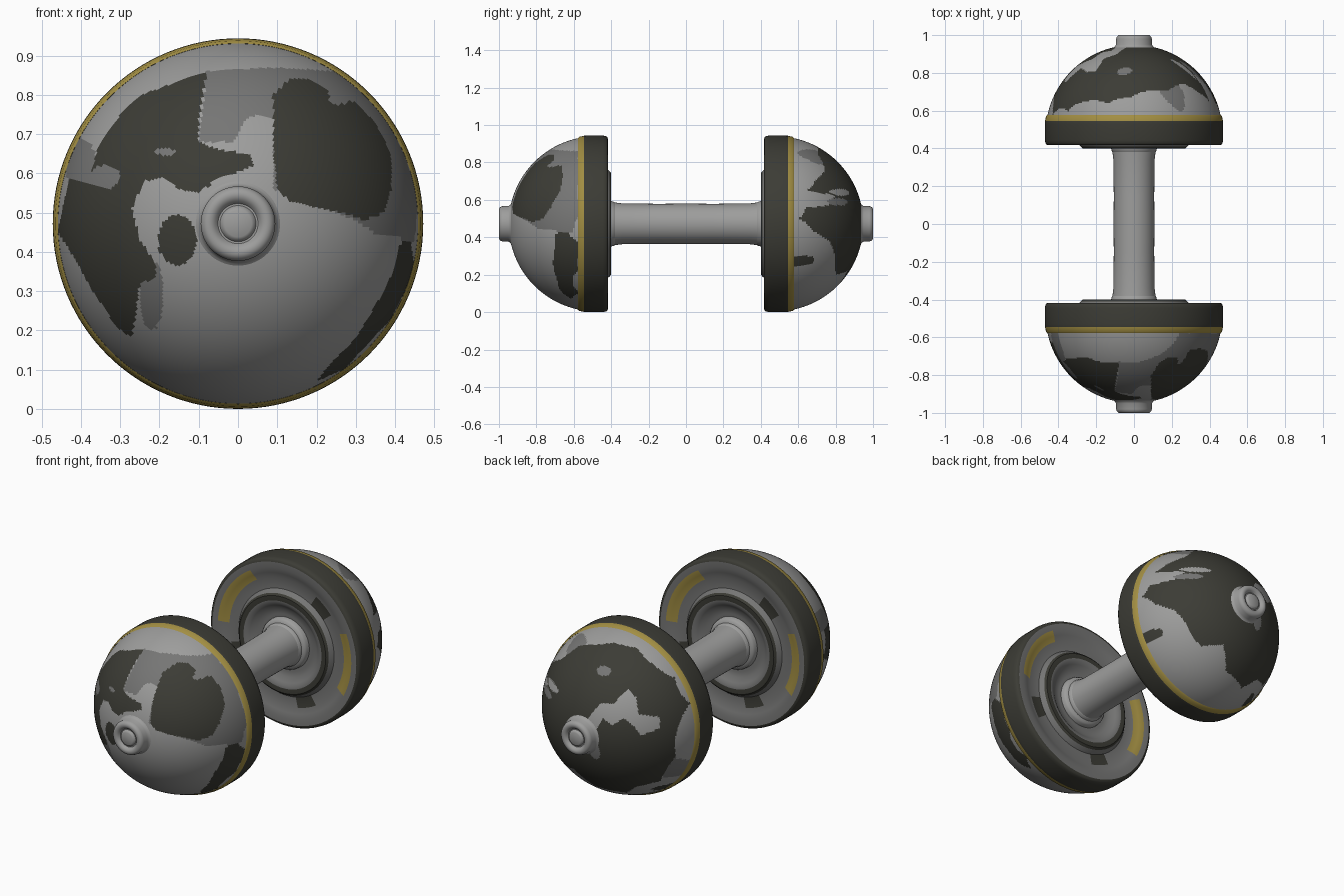
import bpy, bmesh, math

if "Cube" in bpy.data.objects:
    bpy.data.objects.remove(bpy.data.objects["Cube"])

CZ = 0.472  # height of the dumbbell axis

# Flat colours
mats = []
for name, col in (("light grey", (0.34, 0.34, 0.335)), ("mid grey", (0.18, 0.18, 0.177)),
                  ("dark olive", (0.045, 0.045, 0.036)), ("yellow", (0.36, 0.27, 0.055))):
    m = bpy.data.materials.new(name)
    m.diffuse_color = (*col, 1)
    m.use_nodes = True
    m.node_tree.nodes["Principled BSDF"].inputs["Base Color"].default_value = m.diffuse_color
    mats.append(m)
LIGHT, MID, DARK, YELLOW = range(4)


def lathe(name, profile, side, rule, segs=128):
    """Spin (radius, distance) points round the y axis; side -1 turns it to the front."""
    bm = bmesh.new()
    rings = []
    for r, y in profile:
        rings.append([bm.verts.new((side * r * math.cos(2 * math.pi * j / segs), side * y,
                                    CZ + r * math.sin(2 * math.pi * j / segs))) for j in range(segs)])
    for i in range(len(rings) - 1):
        for j in range(segs):
            k = (j + 1) % segs
            f = bm.faces.new((rings[i][j], rings[i + 1][j], rings[i + 1][k], rings[i][k]))
            c = f.calc_center_median()
            f.material_index = rule(i, c.x, c.z, (j + 0.5) * 360 / segs)
    bmesh.ops.remove_doubles(bm, verts=bm.verts, dist=1e-5)
    me = bpy.data.meshes.new(name)
    bm.to_mesh(me)
    bm.free()
    for m in mats:
        me.materials.append(m)
    me.shade_smooth()
    me.set_sharp_from_angle(angle=math.radians(40))
    ob = bpy.data.objects.new(name, me)
    bpy.context.collection.objects.link(ob)
    return ob


def oval(x, z, rx, rz):
    return [(x + rx * math.cos(t * math.pi / 8), z + rz * math.sin(t * math.pi / 8)) for t in range(16)]


def inside(x, z, poly):
    hit = False
    for (x1, z1), (x2, z2) in zip(poly, poly[1:] + poly[:1]):
        if (z1 > z) != (z2 > z) and x < (x2 - x1) * (z - z1) / (z2 - z1) + x1:
            hit = not hit
    return hit


# Painted patches on the front dome, in hundredths of (x, z); first match wins
left_patch = [(-8, 86), (-19, 82), (-25, 80), (-30, 75), (-36, 66), (-38, 57), (-43, 59), (-46, 45),
              (-42, 39), (-37, 30), (-31, 21), (-27, 18), (-25, 32), (-21, 33), (-21, 37), (-25, 43),
              (-27, 51), (-24, 58), (-19, 59), (-15, 56), (-10, 55), (-6, 58), (-1, 60), (4, 62),
              (3, 65), (-5, 66), (-10, 68), (-10, 74)]
right_patch = [(9, 80), (13, 84), (18, 84), (25, 80), (30, 78), (35, 73), (39, 65), (39, 56), (37, 50),
               (32, 48), (27, 50), (21, 51), (13, 53), (10, 56), (9, 66)]
low_patch = [(44, 43), (41, 42), (40, 36), (36, 28), (30, 18), (23, 11), (20, 7), (27, 10), (39, 23), (45, 35)]
mid_patch = [(-8, 86), (10, 87), (25, 86), (38, 75), (46, 55), (45, 43), (36, 44), (30, 48), (9, 56),
             (9, 74), (6, 75), (2, 74), (-1, 68), (-10, 68)]
front = [(MID, oval(-34, 59, 4, 3)), (MID, oval(-18.5, 65.5, 2.5, 1)), (MID, oval(26, 79.5, 3, 2)),
         (DARK, left_patch), (DARK, right_patch), (DARK, low_patch), (DARK, oval(-15.5, 43, 5, 6.5)),
         (MID, mid_patch), (MID, oval(-40, 62, 4, 7)), (MID, oval(-22, 29, 3, 9))]

# Painted patches on the back dome
big_patch = [(10, 87), (-2, 90), (-14, 89), (-25, 83), (-35, 76), (-43, 63), (-42, 50), (-41, 36),
             (-32, 20), (-22, 17), (-14, 10), (2, 12), (10, 22), (20, 20), (25, 23), (30, 30), (36, 38),
             (42, 43), (45, 50), (43, 56), (36, 57), (31, 62), (40, 65), (34, 71), (26, 76), (18, 84)]
bay = [(-3, 56), (-9, 66), (-16, 67), (-20, 74), (-25, 70), (-28, 62), (-36, 60), (-37, 54), (-30, 51),
       (-27, 56), (-22, 60), (-17, 56), (-12, 59), (-8, 50)]
back = [(LIGHT, bay), (LIGHT, oval(26, 64, 7, 1.8)), (MID, oval(30, 59, 6, 2)), (MID, oval(-8, 40, 3, 5)),
        (MID, oval(-5, 80, 4, 2)), (DARK, big_patch), (DARK, oval(-30, 12, 5, 3)),
        (DARK, oval(40, 27, 3, 3)), (MID, oval(18, 82, 9, 5)), (MID, oval(-38, 28, 5, 8))]


def dome_rule(patches):
    def rule(i, x, z, a):
        for colour, poly in patches:
            if inside(x * 100, z * 100, poly):
                return colour
        return LIGHT
    return rule


def rim_rule(i, x, z, a):
    return YELLOW if 5 <= i <= 7 else DARK


def plate_rule(i, x, z, a):
    # two yellow arcs on the outer ring, one dark ring, dark spots in the groove
    if i >= 9:
        return YELLOW if i in (9, 10) and (122 < a < 178 or a < 22 or a > 332) else MID
    if i in (5, 6):
        return DARK
    if i == 8 and (40 < a < 60 or 195 < a < 215 or 280 < a < 300):
        return DARK
    return MID


R = 0.468
dome_profile = []
for n in range(76):
    t = math.radians(11.5 + (84 - 11.5) * n / 75)
    dome_profile.append((R * math.cos(t), 0.48 + R * math.sin(t)))

for side, label, patches in ((1, "back", back), (-1, "front", front)):
    # Painted half-ball weight
    lathe(label + "_dome", dome_profile, side, dome_rule(patches), 240)
    # Rubber rim with the yellow stripe
    lathe(label + "_rim", [(0.452, 0.417), (0.463, 0.42), (0.469, 0.428), (0.472, 0.445), (0.472, 0.53),
                           (0.471, 0.546), (0.469, 0.552), (0.466, 0.57), (0.459, 0.577)], side, rim_rule)
    # Ringed inner face
    lathe(label + "_inner_plate",
          [(0.09, 0.435), (0.16, 0.435), (0.19, 0.432), (0.215, 0.412), (0.23, 0.403), (0.245, 0.40),
           (0.272, 0.40), (0.283, 0.41), (0.30, 0.435), (0.36, 0.437), (0.39, 0.425), (0.42, 0.418),
           (0.452, 0.417)], side, plate_rule)
    # Collar where the handle enters the weight
    lathe(label + "_collar", [(0.108, 0.375), (0.117, 0.383), (0.121, 0.40), (0.135, 0.405),
                              (0.142, 0.415), (0.145, 0.44)], side, lambda *a: LIGHT, 64)
    # End knob with a round recess and centre boss
    knob = [(0.125, 0.925), (0.103, 0.938), (0.095, 0.95), (0.095, 0.98), (0.09, 0.993), (0.08, 1.0),
            (0.068, 1.0), (0.058, 0.994), (0.051, 0.984), (0.046, 0.984), (0.041, 0.993), (0.034, 0.997),
            (0.0, 0.998)]
    lathe(label + "_knob", knob, side, lambda *a: LIGHT, 64)

# Handle
lathe("handle", [(0.116, -0.43), (0.114, -0.38), (0.109, -0.34), (0.107, -0.15), (0.108, 0.0),
                 (0.107, 0.15), (0.109, 0.34), (0.114, 0.38), (0.116, 0.43)], 1, lambda *a: LIGHT, 64)
